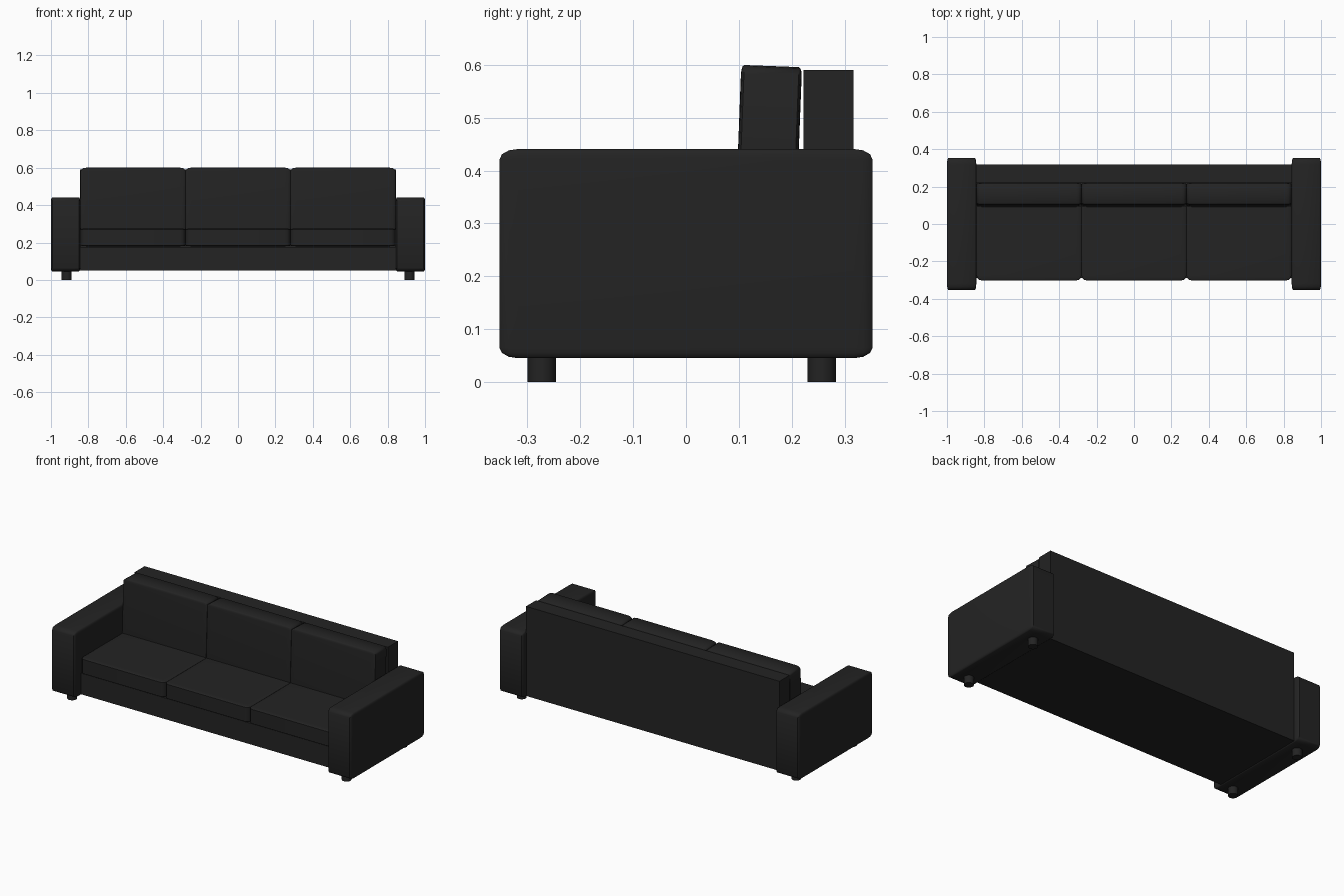
import bpy, bmesh, math

if "Cube" in bpy.data.objects:
    bpy.data.objects.remove(bpy.data.objects["Cube"])

leather = bpy.data.materials.new("black leather")
leather.diffuse_color = (0.017, 0.017, 0.017, 1)
leather.use_nodes = True
leather.node_tree.nodes["Principled BSDF"].inputs["Base Color"].default_value = leather.diffuse_color


def finish(name, bm, loc, tilt=0):
    me = bpy.data.meshes.new(name)
    bm.to_mesh(me)
    bm.free()
    me.materials.append(leather)
    ob = bpy.data.objects.new(name, me)
    ob.location = loc
    ob.rotation_euler.x = tilt
    bpy.context.collection.objects.link(ob)
    bpy.ops.object.select_all(action='DESELECT')
    ob.select_set(True)
    bpy.context.view_layer.objects.active = ob
    bpy.ops.object.shade_smooth_by_angle(angle=math.radians(40))
    return ob


def box(name, lo, hi, bevel=0.0, tilt=0):
    """Box between two corners; the bevel is a fraction of each side."""
    size = [b - a for a, b in zip(lo, hi)]
    centre = [(a + b) / 2 for a, b in zip(lo, hi)]
    bm = bmesh.new()
    bmesh.ops.create_cube(bm, size=1)
    if bevel:
        bmesh.ops.bevel(bm, geom=bm.edges[:], offset=bevel, segments=3,
                        profile=0.5, affect='EDGES')
    bmesh.ops.scale(bm, vec=size, verts=bm.verts)
    return finish(name, bm, centre, tilt)


def leg(name, x, y):
    bm = bmesh.new()
    bmesh.ops.create_cone(bm, cap_ends=True, segments=24, radius1=0.027,
                          radius2=0.027, depth=0.06)
    return finish(name, bm, (x, y, 0.03))


# Frame
box("base", (-0.85, -0.29, 0.05), (0.85, 0.25, 0.177))
box("back_frame", (-0.845, 0.222, 0.05), (0.845, 0.317, 0.59))

# Arms and legs
for side, s in (("left", -1), ("right", 1)):
    xs = sorted((s * 0.843, s * 1.0))
    box(side + "_arm", (xs[0], -0.353, 0.045), (xs[1], 0.353, 0.441), 0.05)
    leg(side + "_front_leg", s * 0.916, -0.273)
    leg(side + "_back_leg", s * 0.916, 0.257)

# Three seat cushions and three slightly reclined back cushions
for i, side in enumerate(("left", "middle", "right")):
    x = (i - 1) * 0.561
    box(side + "_seat_cushion", (x - 0.28, -0.302, 0.18),
        (x + 0.28, 0.215, 0.275), 0.05)
    box(side + "_back_cushion", (x - 0.28, 0.098, 0.255),
        (x + 0.28, 0.213, 0.598), 0.05, math.radians(-2.2))
